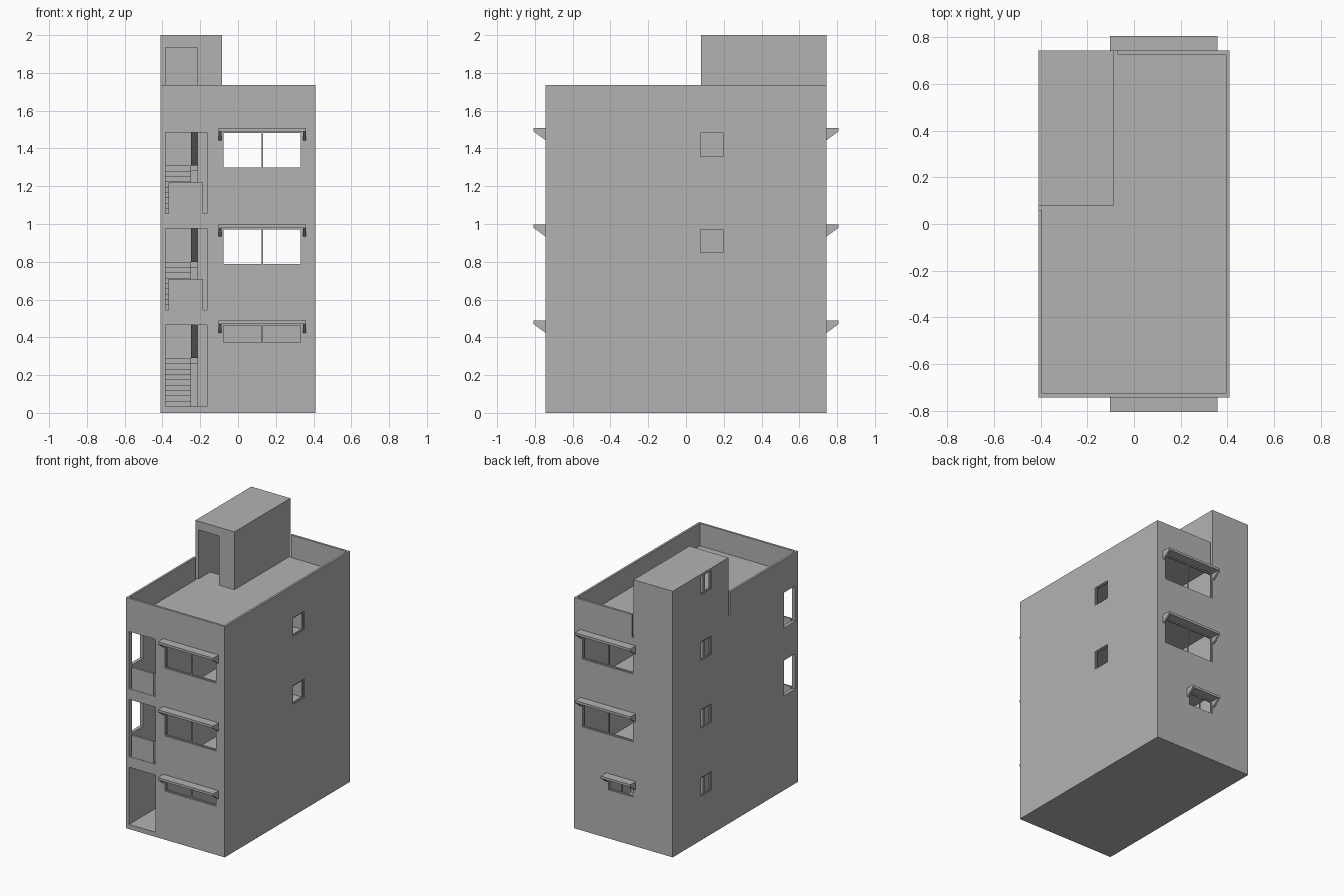
import bpy, bmesh

cube = bpy.data.objects.get("Cube")
if cube:
    bpy.data.objects.remove(cube, do_unlink=True)

concrete = bpy.data.materials.new("grey_concrete")
concrete.use_nodes = True
GREY = (0.45, 0.45, 0.45, 1)
concrete.diffuse_color = GREY
concrete.node_tree.nodes["Principled BSDF"].inputs["Base Color"].default_value = GREY


def finish(name, bm):
    bmesh.ops.recalc_face_normals(bm, faces=bm.faces)
    mesh = bpy.data.meshes.new(name)
    bm.to_mesh(mesh)
    bm.free()
    mesh.materials.append(concrete)
    obj = bpy.data.objects.new(name, mesh)
    bpy.context.collection.objects.link(obj)
    return obj


def point(axis, depth, u, v):
    """Place (u, v) on a plane across the given axis."""
    co = [u, v]
    co.insert(axis, depth)
    return co


def thicken(bm, axis, depth):
    geom = bmesh.ops.extrude_face_region(bm, geom=bm.faces[:])["geom"]
    verts = [g for g in geom if isinstance(g, bmesh.types.BMVert)]
    bmesh.ops.translate(bm, verts=verts, vec=point(axis, depth, 0, 0))


def panel(name, axis, span, u, v, holes=()):
    """Flat slab across an axis, with rectangular openings (u0, u1, v0, v1)."""
    def cuts(lim, i):
        vals = {c for h in holes for c in h[i:i + 2] if lim[0] < c < lim[1]}
        return sorted(vals | set(lim))
    us, vs = cuts(u, 0), cuts(v, 2)
    bm = bmesh.new()
    for u0, u1 in zip(us, us[1:]):
        for v0, v1 in zip(vs, vs[1:]):
            cu, cv = (u0 + u1) / 2, (v0 + v1) / 2
            if any(h[0] < cu < h[1] and h[2] < cv < h[3] for h in holes):
                continue
            corners = ((u0, v0), (u1, v0), (u1, v1), (u0, v1))
            bm.faces.new([bm.verts.new(point(axis, span[0], *c)) for c in corners])
    bmesh.ops.remove_doubles(bm, verts=bm.verts, dist=0.0001)
    thicken(bm, axis, span[1] - span[0])
    return finish(name, bm)


def prism(name, axis, span, profile):
    bm = bmesh.new()
    bm.faces.new([bm.verts.new(point(axis, span[0], *p)) for p in profile])
    thicken(bm, axis, span[1] - span[0])
    return finish(name, bm)


def window_frame(name, axis, span, hole, panes):
    u0, u1, v0, v1 = hole
    t = 0.008
    w = (u1 - u0 - t) / panes
    gaps = [(u0 + i * w + t, u0 + (i + 1) * w, v0 + t, v1 - t) for i in range(panes)]
    panel(name, axis, span, (u0, u1), (v0, v1), gaps)


# Overall sizes
X, Y, T = 0.41, 0.743, 0.025
XI, YI = X - T, Y - T
STOREY, BASE = 0.51, 0.035
ROOF, PARAPET, TOP = BASE + 3 * STOREY, 1.735, 2.0
CAP = TOP - 0.02
TX, TY = -0.085, 0.08
floors = [BASE + i * STOREY for i in range(3)]

# Window and door openings
wide = [(-0.085, 0.34, f + (0.33 if i == 0 else 0.235), f + 0.435) for i, f in enumerate(floors)]
back = [(-0.085, 0.125, 0.365, 0.47)] + wide[1:]
porch = [(-0.385, -0.165, f, f + 0.43) for f in floors]
right = [(0.07, 0.205, f + 0.295, f + 0.435) for f in floors[1:]]
left = [(0.28, 0.41, f + 0.295, f + 0.435) for f in floors + [ROOF - 0.015]]
side_open = [(-0.71, -0.58, f + 0.165, f + 0.43) for f in floors[1:]]

# Outer walls; the left and back walls rise into the stair tower
panel("front_wall", 1, (-Y, -YI), (-X, X), (0, ROOF), wide + porch)
panel("right_wall", 0, (XI, X), (-YI, YI), (0, ROOF), right)
panel("left_wall", 0, (-X, -XI), (-YI, YI), (0, CAP),
      left + side_open + [(-Y, TY, ROOF, TOP)])
panel("back_wall", 1, (YI, Y), (-X, X), (0, CAP), back + [(TX, X, ROOF, TOP)])

# Parapet, with narrow gaps beside the tower
P = 0.016
panel("front_parapet", 1, (-Y, P - Y), (-X, X), (ROOF, PARAPET))
panel("right_parapet", 0, (X - P, X), (P - Y, Y - P), (ROOF, PARAPET))
panel("left_parapet", 0, (-X, P - X), (P - Y, 0.06), (ROOF, PARAPET))
panel("back_parapet", 1, (Y - P, Y), (-0.07, X), (ROOF, PARAPET))

# Floor slabs, open at the stairwell
panel("ground_slab", 2, (0, BASE), (-XI, XI), (-YI, YI))
stairwell = [(-XI, TX - T, TY + T, YI)]
for i in range(1, 4):
    z = BASE + i * STOREY
    panel(f"floor_slab_{i}", 2, (z - 0.03, z), (-XI, XI), (-YI, YI), stairwell)

# Tower front, tower side with hall partition, and tower roof
doors = [(-XI, -0.215, f, f + 0.43) for f in floors] + [(-XI, -0.215, ROOF, 1.935)]
panel("stair_front_wall", 1, (TY, TY + T), (-XI, TX - T), (BASE, CAP), doors)
panel("stair_side_wall", 0, (TX - T, TX), (-YI, YI), (BASE, CAP),
      [(-Y, TY, ROOF - 0.01, TOP)])
panel("tower_roof", 2, (CAP, TOP), (-X, TX), (TY, Y))
panel("tower_corner", 0, (-X, -XI), (TY, TY + T), (ROOF, CAP))
panel("ground_cross_wall", 1, (TY, TY + T), (TX, XI), (BASE, STOREY))

# Window frames
for i in range(3):
    window_frame(f"front_window_{i}", 1, (0.006 - Y, 0.016 - Y), wide[i], 2)
    window_frame(f"back_window_{i}", 1, (Y - 0.016, Y - 0.006), back[i], 2)
for i, hole in enumerate(right):
    window_frame(f"right_window_{i}", 0, (X - 0.016, X - 0.006), hole, 1)
for i, hole in enumerate(left):
    window_frame(f"left_window_{i}", 0, (0.006 - X, 0.016 - X), hole, 1)

# Balcony guards
for i, f in enumerate(floors[1:]):
    panel(f"balcony_guard_{i}", 1, (0.003 - Y, 0.018 - Y), (-0.367, -0.185), (f, f + 0.165))


# Window canopies with triangular end brackets
def canopy(name, side, hole):
    x0, x1, top = hole[0] - 0.017, hole[1] + 0.019, hole[3] + 0.018
    wall, tip = side * Y, side * (Y + 0.064)
    panel(name, 1, (wall, tip), (x0, x1), (top - 0.018, top))
    for end, x in (("right", x0), ("left", x1 - 0.014)):
        prism(f"{name}_{end}_bracket", 0, (x, x + 0.014),
              [(wall, top - 0.018), (tip, top - 0.018), (wall, top - 0.065)])


for i in range(3):
    canopy(f"front_canopy_{i}", -1, wide[i])
    canopy(f"back_canopy_{i}", 1, back[i])


# Stairs: two flights and a half landing on each storey
def flight(name, xs, y, run, z, rise, steps=9):
    pts = [(y, z)]
    for i in range(steps):
        pts += [(y + run * i / steps, z + rise * (i + 1) / steps),
                (y + run * (i + 1) / steps, z + rise * (i + 1) / steps)]
    pts += [(y + run, z + rise - 0.04), (y + run * 0.1, z)]
    prism(name, 0, xs, pts)


for i, f in enumerate(floors):
    half = STOREY / 2
    flight(f"lower_flight_{i}", (-XI, -0.25), 0.22, 0.36, f, half)
    panel(f"half_landing_{i}", 2, (f + half - 0.03, f + half), (-XI, TX - T), (0.58, YI))
    flight(f"upper_flight_{i}", (-0.25, TX - T), 0.58, -0.36, f + half, half)
    panel(f"stair_landing_{i}", 2, (f + STOREY - 0.03, f + STOREY), (-XI, TX - T), (TY + T, 0.22))
